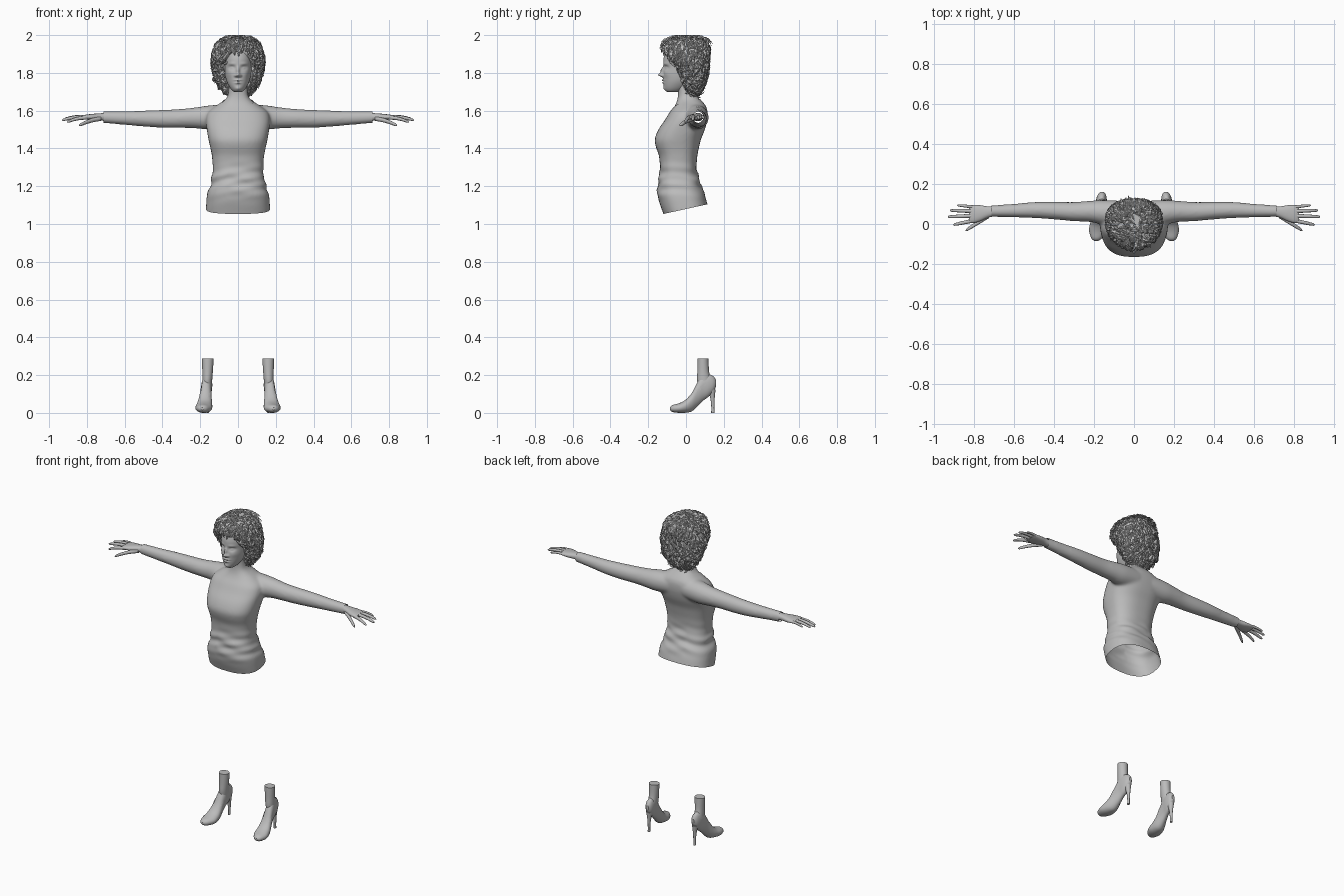
import bpy, bmesh, math, random
from mathutils import Vector

random.seed(4)
cube = bpy.data.objects.get("Cube")
if cube:
    bpy.data.objects.remove(cube)

grey = bpy.data.materials.new("plain grey")
grey.use_nodes = True
grey.diffuse_color = (0.5, 0.5, 0.5, 1)
grey.node_tree.nodes["Principled BSDF"].inputs["Base Color"].default_value = (0.5, 0.5, 0.5, 1)


def smooth_rows(rows, steps):
    """Pass a soft curve through the given cross-sections."""
    rows = [Vector(r) for r in rows]
    out = []
    for i in range(len(rows) - 1):
        a, b = rows[max(i - 1, 0)], rows[i]
        c, d = rows[i + 1], rows[min(i + 2, len(rows) - 1)]
        for k in range(steps):
            t = k / steps
            out.append(0.5 * (2 * b + (c - a) * t + (2 * a - 5 * b + 4 * c - d) * t ** 2
                              + (3 * b - a - 3 * c + d) * t ** 3))
    return out + [rows[-1]]


def loft(bm, rows, axis, n=24, steps=4, power=2.0, grow=1.0):
    """Rows are: place on the axis, two centre values, two radii."""
    rings = []
    for p, ca, cb, ra, rb in smooth_rows(rows, steps):
        ring = []
        for i in range(n):
            t = math.tau * i / n
            c, s = math.cos(t), math.sin(t)
            co = [0, 0, 0]
            co[axis] = p
            co[(axis + 1) % 3] = ca + grow * ra * math.copysign(abs(c) ** (2 / power), c)
            co[(axis + 2) % 3] = cb + grow * rb * math.copysign(abs(s) ** (2 / power), s)
            ring.append(bm.verts.new(co))
        rings.append(ring)
    for lo, hi in zip(rings, rings[1:]):
        for i in range(n):
            j = (i + 1) % n
            bm.faces.new((lo[i], lo[j], hi[j], hi[i]))
    bm.faces.new(rings[0][::-1])
    bm.faces.new(rings[-1])


def upright(rows):
    """Turn (height, front, back, half width) into loft rows."""
    return [(z, 0, (f + b) / 2, w, (b - f) / 2) for z, f, b, w in rows]


def finish(bm, name, smooth=True, mirror=False, fix=True):
    if fix:
        bmesh.ops.recalc_face_normals(bm, faces=bm.faces)
    for f in bm.faces:
        f.smooth = smooth and len(f.verts) < 5
    mesh = bpy.data.meshes.new(name)
    bm.to_mesh(mesh)
    bm.free()
    mesh.materials.clear()
    mesh.materials.append(grey)
    ob = bpy.data.objects.new(name, mesh)
    bpy.context.collection.objects.link(ob)
    if mirror:
        ob.modifiers.new("mirror", 'MIRROR')
    return ob


def cut(bm, faces, co, no, **kw):
    geom = set(faces)
    for f in faces:
        geom.update(f.edges, f.verts)
    bmesh.ops.bisect_plane(bm, geom=list(geom), plane_co=co, plane_no=no, **kw)


# Body form: trunk, neck and both arms fused into one skin
bm = bmesh.new()
loft(bm, upright([
    (1.0, -.10, .12, .165), (1.06, -.122, .12, .17), (1.11, -.14, .112, .168),
    (1.16, -.152, .098, .163), (1.2, -.15, .083, .148), (1.25, -.143, .066, .138),
    (1.3, -.138, .056, .134), (1.36, -.143, .06, .138), (1.41, -.16, .07, .148),
    (1.45, -.165, .08, .157), (1.5, -.146, .10, .165), (1.55, -.112, .112, .17),
    (1.59, -.088, .114, .16), (1.62, -.066, .108, .125), (1.645, -.053, .09, .088),
    (1.67, -.047, .068, .062), (1.7, -.045, .052, .054), (1.75, -.05, .045, .052)]),
    2, 48, 4, 2.5)
arm = [(.05, .05, 1.57, .065, .066), (.15, .058, 1.564, .062, .064),
       (.22, .063, 1.562, .053, .056), (.3, .062, 1.559, .048, .05),
       (.4, .067, 1.557, .044, .047), (.5, .07, 1.558, .04, .042),
       (.6, .067, 1.561, .034, .036), (.73, .064, 1.566, .028, .03)]
for side in (1, -1):
    loft(bm, [(side * r[0], *r[1:]) for r in arm], 0, 32)
form = finish(bm, "body_form")
remesh = form.modifiers.new("fuse", 'REMESH')
remesh.mode = 'VOXEL'
remesh.voxel_size = .008
soften = form.modifiers.new("soften", 'SMOOTH')
soften.factor = .5
soften.iterations = 9
bpy.context.view_layer.update()
fused = bpy.data.meshes.new_from_object(
    form.evaluated_get(bpy.context.evaluated_depsgraph_get()))
bpy.data.objects.remove(form)


def neckline(bm, drop, **kw):
    cut(bm, bm.faces[:], (0, 0, 0), (1, 0, 0))
    a = Vector((0, -.065, 1.607 - drop))
    c = Vector((0, .09, 1.66 - drop))
    for side in (1, -1):
        b = Vector((side * .078, .02, 1.657 - drop))
        no = (b - a).cross(c - a)
        no *= math.copysign(1, no.z)
        half = [f for f in bm.faces if f.calc_center_median().x * side > 0]
        cut(bm, half, a, no, **kw)


# Sweater: creased at the waist, open at neck, cuffs and hem
bm = bmesh.new()
bm.from_mesh(fused)
bm.normal_update()
shift = {}
for v in bm.verts:
    x, y, z = v.co
    fade = math.exp(-((z - 1.23) / .07) ** 2) if abs(x) < .2 else 0
    wave = math.sin(75 * z + 24 * abs(x + .05)) + .6 * math.sin(120 * z - 30 * x + 10 * y)
    shift[v] = v.normal * .0035 * fade * wave
for v, d in shift.items():
    v.co += d
neckline(bm, 0, clear_outer=True)
cut(bm, bm.faces[:], (0, -.12, 1.053), (0, -.22, 1), clear_inner=True)
for side in (1, -1):
    cut(bm, bm.faces[:], (side * .712, 0, 0), (side, 0, 0), clear_outer=True)
finish(bm, "sweater", fix=False)

# Neck skin tucked just under the neckline
bm = bmesh.new()
bm.from_mesh(fused)
bm.normal_update()
for v, no in [(v, v.normal.copy()) for v in bm.verts]:
    v.co -= no * .003
neckline(bm, .014, clear_inner=True)
finish(bm, "neck", fix=False)

# Hands: palm, four fingers and a thumb
bm = bmesh.new()
loft(bm, [(.69, .064, 1.566, .024, .022), (.73, .06, 1.567, .028, .019),
          (.77, .054, 1.566, .04, .017), (.805, .05, 1.566, .045, .013),
          (.825, .05, 1.565, .04, .008)], 0, 20, 4, 2.3)
digits = [((.80, .018, 1.563), (.905, -.004, 1.54), .0095),
          ((.80, .041, 1.567), (.932, .036, 1.55), .0098),
          ((.80, .064, 1.567), (.922, .068, 1.556), .0092),
          ((.79, .084, 1.565), (.885, .094, 1.558), .0078),
          ((.725, .042, 1.558), (.842, -.032, 1.522), .0115)]
for base, tip, r in digits:
    rows = []
    for t, k, lift in ((0, 1.05, 0), (.35, 1, .005), (.65, .9, .005), (.92, .7, .001), (1, .2, 0)):
        p = Vector(base).lerp(Vector(tip), t)
        rows.append((p.x, p.y, p.z + lift, r * k, r * k))
    loft(bm, rows, 0, 12, 3)
finish(bm, "hands", mirror=True)

# Head with modelled facial features
bm = bmesh.new()
loft(bm, upright([
    (1.698, -.095, -.04, .016), (1.706, -.108, -.02, .03), (1.725, -.116, .01, .045),
    (1.755, -.119, .045, .06), (1.79, -.12, .07, .069), (1.83, -.119, .09, .074),
    (1.88, -.118, .098, .077), (1.93, -.1, .092, .068), (1.965, -.05, .05, .035)]),
    2, 128, 9, 2.1)
bumps = [(0, 1.789, .011, .010, -.026), (0, 1.812, .008, .018, -.015),  # nose
         (.013, 1.785, .007, .006, -.010),                              # nostrils
         (.032, 1.828, .017, .011, .012), (.032, 1.826, .010, .005, -.007),  # eyes
         (.034, 1.848, .018, .006, -.004), (.045, 1.795, .018, .018, -.004),  # brows, cheeks
         (0, 1.761, .017, .005, -.009), (0, 1.747, .014, .005, -.009),  # lips
         (0, 1.754, .02, .002, .005), (0, 1.717, .015, .01, -.006)]     # mouth, chin
for v in bm.verts:
    if v.co.y < -.04:
        x, z = v.co.x, v.co.z
        for bx, bz, sx, sz, depth in bumps:
            v.co.y += depth * math.exp(-((abs(x) - bx) / sx) ** 2 - ((z - bz) / sz) ** 2)
finish(bm, "head")

# Hair: a full cap covered in short curved tufts
bm = bmesh.new()
loft(bm, upright([
    (1.69, .02, .055, .03), (1.72, 0, .08, .075), (1.76, -.02, .098, .105),
    (1.80, -.04, .108, .12), (1.84, -.066, .113, .127), (1.88, -.096, .114, .127),
    (1.92, -.108, .113, .117), (1.955, -.105, .106, .096), (1.975, -.085, .095, .072),
    (1.988, -.045, .055, .03)]), 2, 56, 5, 2.3)
bmesh.ops.recalc_face_normals(bm, faces=bm.faces)
bm.normal_update()
roots = [(v.co.copy(), v.normal.copy()) for v in bm.verts]
for i in range(1500):
    p, no = random.choice(roots)
    flow = Vector((p.x * 5, p.y * 3, -1)) + Vector([random.uniform(-.7, .7) for _ in range(3)])
    flow = (flow - no * flow.dot(no)).normalized()
    across = flow.cross(no).normalized()
    length, width = random.uniform(.03, .06), random.uniform(.005, .009)
    tip = p + flow * length
    if tip.y < -.045 and abs(tip.x) < .07 and tip.z < 1.885:
        continue
    bend = random.uniform(-.012, .012)
    rings = []
    for t, w, lift in ((0, .5, -.004), (.35, 1, .009), (.7, .8, .012), (1, .12, .006)):
        c = p + flow * length * t + no * lift + across * bend * t * t
        c.z = min(c.z, 1.996)
        rings.append([bm.verts.new(c + across * w * width), bm.verts.new(c + no * w * .004),
                      bm.verts.new(c - across * w * width)])
    for lo, hi in zip(rings, rings[1:]):
        for k in range(3):
            j = (k + 1) % 3
            bm.faces.new((lo[k], lo[j], hi[j], hi[k]))
    bm.faces.new(rings[-1])
finish(bm, "hair", smooth=False)

# Feet and ankles
sole = [(-.085, .022, .189, .006, .008), (-.072, .023, .187, .018, .026),
        (-.035, .026, .182, .026, .043), (0, .036, .178, .035, .042),
        (.03, .058, .174, .05, .036), (.06, .1, .17, .066, .03),
        (.09, .138, .166, .074, .028), (.12, .148, .163, .062, .027),
        (.145, .153, .161, .042, .021), (.16, .157, .16, .015, .009)]
bm = bmesh.new()
loft(bm, sole, 1, 28, 4, 2.1, .93)
loft(bm, [(.11, .165, .10, .022, .03), (.17, .163, .095, .026, .036),
          (.22, .161, .091, .028, .031), (.287, .16, .09, .031, .029)], 2, 28)
finish(bm, "feet", mirror=True)

# Court shoes cut away along a sloping top line
bm = bmesh.new()
loft(bm, sole, 1, 28, 4, 2.1)
upper = [f for f in bm.faces if f.calc_center_median().y > -.02]
cut(bm, upper, (0, -.02, .06), (0, -.83, 1), clear_outer=True)
finish(bm, "shoes", mirror=True)

# Slim heels
bm = bmesh.new()
loft(bm, [(0, .16, .142, .007, .009), (.03, .16, .142, .007, .008),
          (.08, .16, .14, .011, .012), (.125, .161, .135, .019, .022)], 2, 16)
finish(bm, "heels", mirror=True)
